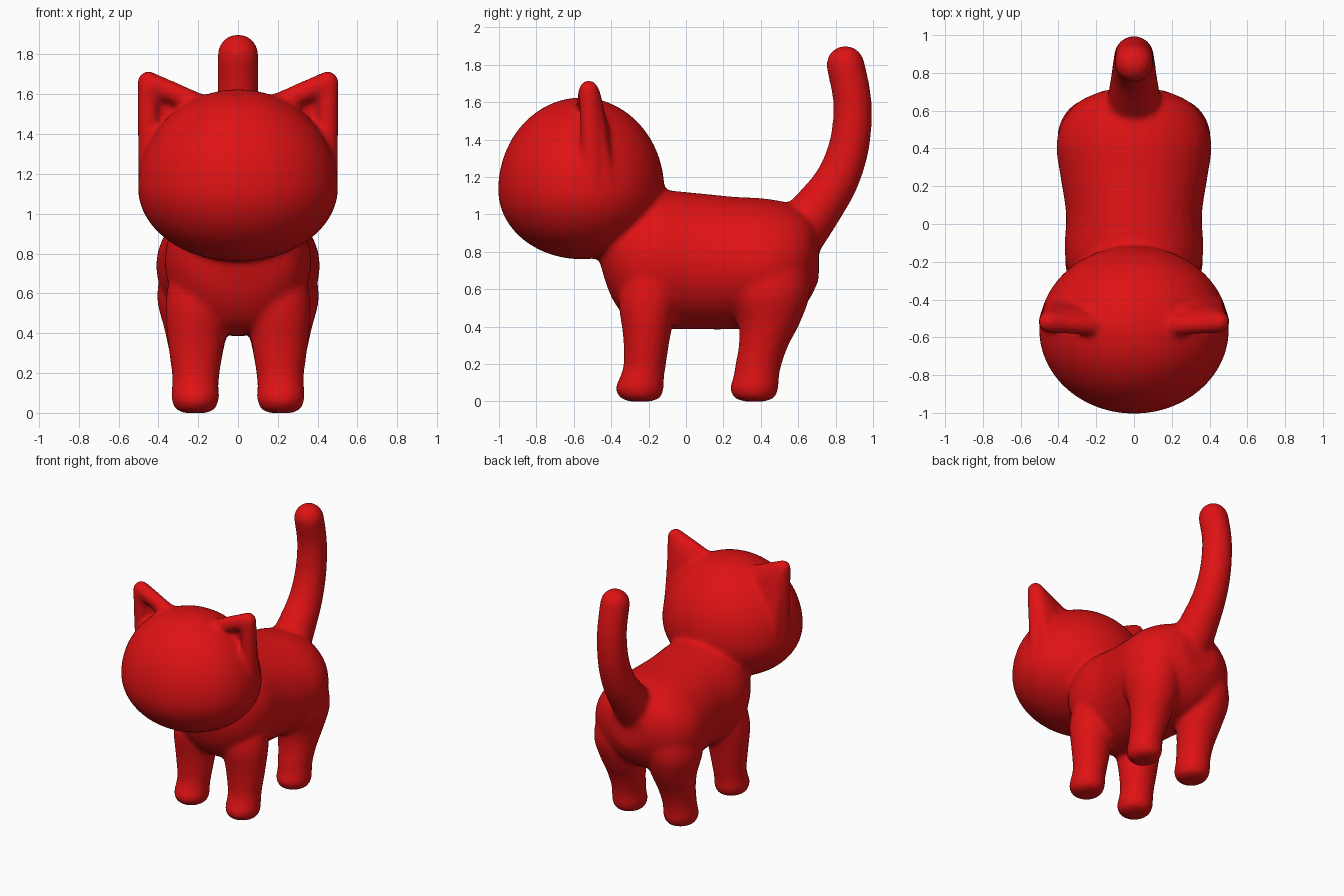
import bpy, bmesh, math
from mathutils import Vector, Matrix

if "Cube" in bpy.data.objects:
    bpy.data.objects.remove(bpy.data.objects["Cube"])

red = bpy.data.materials.new("glossy_red")
red.use_nodes = True
colour = (0.74, 0.006, 0.007, 1)
red.diffuse_color = colour
red.node_tree.nodes["Principled BSDF"].inputs["Base Color"].default_value = colour

bm = bmesh.new()
X, Y, Z = Vector((1, 0, 0)), Vector((0, 1, 0)), Vector((0, 0, 1))


def spline(rings, steps=4):
    """Catmull-Rom interpolation of rows of numbers."""
    rows = [Vector(r) for r in rings]
    out = []
    for i in range(len(rows) - 1):
        a, b = rows[max(i - 1, 0)], rows[i]
        c, d = rows[i + 1], rows[min(i + 2, len(rows) - 1)]
        for k in range(steps):
            t = k / steps
            out.append(0.5 * (2 * b + (c - a) * t + (2 * a - 5 * b + 4 * c - d) * t**2
                              + (3 * b - a - 3 * c + d) * t**3))
    return out + [rows[-1]]


def loft(sections, sides=32):
    """Closed skin over elliptical sections given as centre and two radius vectors."""
    loops = []
    for centre, u, v in sections:
        angles = [2 * math.pi * k / sides for k in range(sides)]
        loops.append([bm.verts.new(centre + u * math.cos(a) + v * math.sin(a)) for a in angles])
    bm.faces.new(loops[0][::-1])
    bm.faces.new(loops[-1])
    for p, q in zip(loops, loops[1:]):
        for k in range(sides):
            n = (k + 1) % sides
            bm.faces.new((p[k], p[n], q[n], q[k]))


def ball(target, centre, radius):
    bmesh.ops.create_icosphere(target, subdivisions=3, radius=radius,
                               matrix=Matrix.Translation(centre))


def hull(balls):
    """Rounded solid stretched around several balls."""
    scratch = bmesh.new()
    for centre, radius in balls:
        ball(scratch, centre, radius)
    verts = [bm.verts.new(v.co) for v in scratch.verts]
    scratch.free()
    bmesh.ops.convex_hull(bm, input=verts)
    loose = [v for v in bm.verts if not v.link_faces]
    bmesh.ops.delete(bm, geom=loose, context="VERTS")


# Torso: y, centre height, half width, half height
torso = [(-.46, .83, .10, .09), (-.40, .80, .25, .24), (-.30, .77, .33, .34),
         (-.15, .76, .368, .37), (.05, .75, .36, .365), (.25, .74, .39, .355),
         (.42, .74, .412, .345), (.55, .75, .375, .31), (.65, .77, .29, .24),
         (.71, .79, .15, .14)]
loft([(Vector((0, y, z)), X * w, Z * h) for y, z, w, h in spline(torso)])

# Legs: height, centre x, centre y, half width, half depth
front_leg = [(0, .215, -.245, .06, .06), (.02, .215, -.245, .10, .108),
             (.07, .215, -.248, .12, .13), (.13, .215, -.235, .117, .118),
             (.20, .212, -.22, .12, .114), (.35, .21, -.21, .142, .127),
             (.55, .20, -.20, .165, .16), (.75, .18, -.17, .15, .15)]
back_leg = [(0, .215, .365, .06, .06), (.02, .215, .365, .10, .108),
            (.07, .215, .365, .12, .13), (.13, .215, .375, .117, .122),
            (.20, .212, .388, .12, .124), (.30, .21, .415, .135, .133),
            (.42, .21, .445, .16, .165), (.58, .215, .45, .192, .215),
            (.75, .20, .46, .18, .20)]
for side in (-1, 1):
    for leg in (front_leg, back_leg):
        loft([(Vector((side * x, y, z)), X * w, Y * d) for z, x, y, w, d in spline(leg)])

# Head: taller dome above, shallower chin below
head = bmesh.ops.create_uvsphere(bm, u_segments=48, v_segments=32, radius=1)["verts"]
for v in head:
    height = .495 if v.co.z > 0 else .37
    v.co = Vector((v.co.x * .503, v.co.y * .445 - .56, v.co.z * height + 1.13))

# Tail: y, height, radius, swept along its own direction
tail = spline([(.60, .90, .15), (.71, 1.04, .132), (.81, 1.19, .117),
               (.875, 1.38, .108), (.89, 1.60, .103), (.852, 1.80, .103)])
sections = []
for i, (y, z, r) in enumerate(tail):
    step = tail[min(i + 1, len(tail) - 1)] - tail[max(i - 1, 0)]
    across = Vector((0, -step.y, step.x)).normalized()
    sections.append((Vector((0, y, z)), X * r, across * r))
loft(sections)
ball(bm, (0, .852, 1.80), .103)

# Ears: raised rims around a thin, recessed back wall
for side in (-1, 1):
    tip = (side * .452, -.52, 1.662)
    inner = (side * .17, -.54, 1.54)
    outer = (side * .448, -.50, 1.15)
    hull([(tip, .056), (inner, .054)])
    hull([(tip, .056), (outer, .054)])
    hull([((side * .445, -.49, 1.645), .035), ((side * .20, -.48, 1.50), .035),
          ((side * .43, -.43, 1.18), .05), ((side * .30, -.42, 1.30), .04)])

bmesh.ops.recalc_face_normals(bm, faces=bm.faces)
mesh = bpy.data.meshes.new("cat_body")
bm.to_mesh(mesh)
bm.free()
mesh.materials.append(red)
cat = bpy.data.objects.new("cat_body", mesh)
bpy.context.collection.objects.link(cat)

# Fuse the parts into one soft skin
fuse = cat.modifiers.new("fuse", "REMESH")
fuse.mode = "VOXEL"
fuse.voxel_size = .016
fuse.use_smooth_shade = True
soften = cat.modifiers.new("soften", "SMOOTH")
soften.factor = .5
soften.iterations = 12
